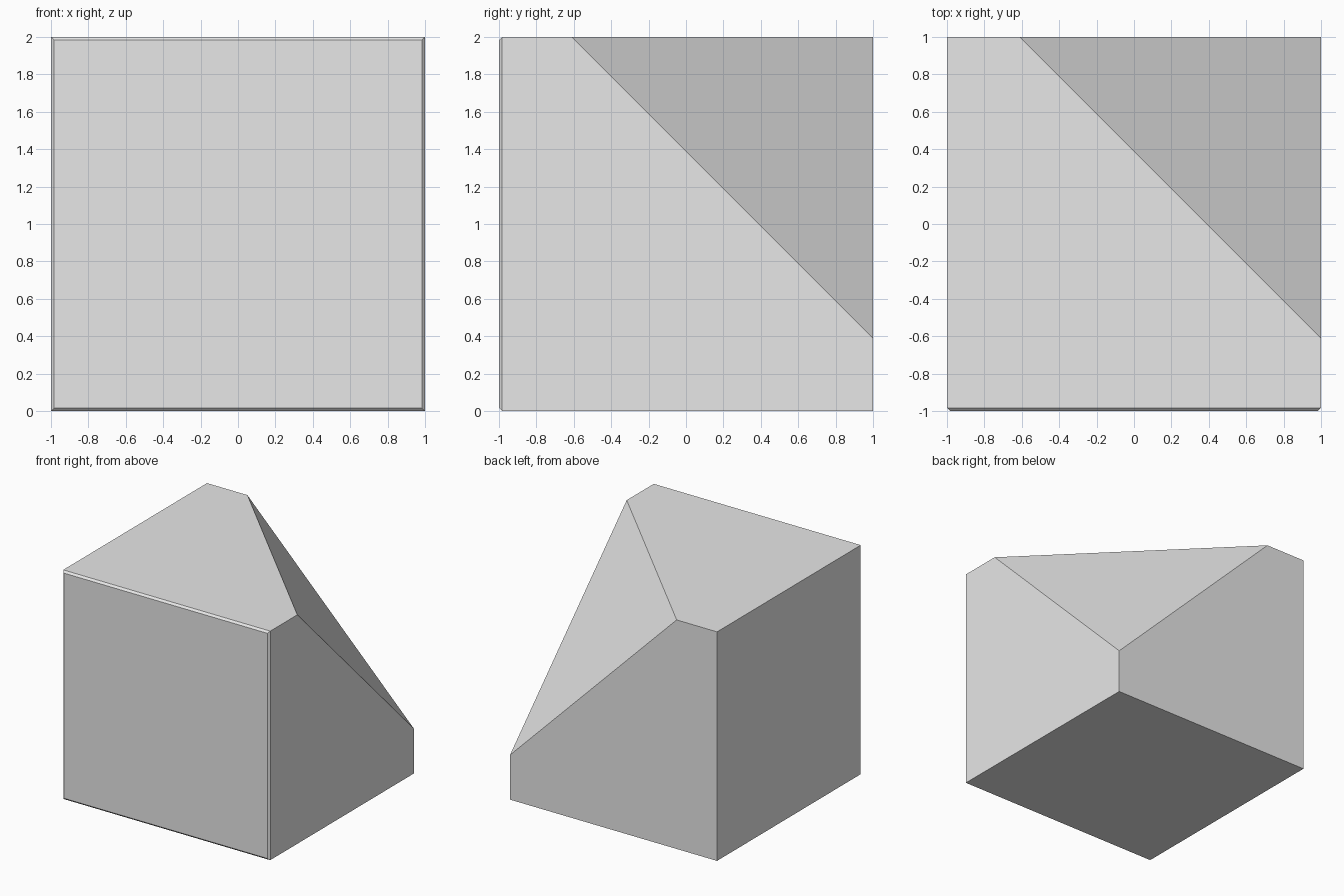
import bpy
import bmesh
from mathutils import Vector

cube = bpy.data.objects.get("Cube")
if cube:
    bpy.data.objects.remove(cube, do_unlink=True)

BEVEL = 0.017
CUT = 1.61  # length cut from each edge at the corner

# Plain grey material
grey = bpy.data.materials.new("plain grey")
grey.use_nodes = True
colour = (0.8, 0.8, 0.8, 1)
grey.diffuse_color = colour
grey.node_tree.nodes["Principled BSDF"].inputs["Base Color"].default_value = colour

# Block standing on the ground
bm = bmesh.new()
bmesh.ops.create_cube(bm, size=2)
bmesh.ops.translate(bm, verts=bm.verts, vec=(0, 0, 1))

# Narrow chamfer around the front face
front_edges = [e for e in bm.edges if all(v.co.y < -0.99 for v in e.verts)]
bmesh.ops.bevel(bm, geom=front_edges, offset=BEVEL, segments=1,
                affect='EDGES', profile=0.5)

# Slice off the upper back left corner and close the cut
cut = bmesh.ops.bisect_plane(
    bm, geom=bm.verts[:] + bm.edges[:] + bm.faces[:],
    plane_co=Vector((1, 1, 2 - CUT)), plane_no=Vector((1, 1, 1)).normalized(),
    clear_outer=True)
rim = [g for g in cut["geom_cut"] if isinstance(g, bmesh.types.BMEdge)]
bmesh.ops.contextual_create(bm, geom=rim)
bmesh.ops.recalc_face_normals(bm, faces=bm.faces)

mesh = bpy.data.meshes.new("cut_corner_block")
bm.to_mesh(mesh)
bm.free()
mesh.materials.append(grey)
block = bpy.data.objects.new("cut_corner_block", mesh)
bpy.context.collection.objects.link(block)
